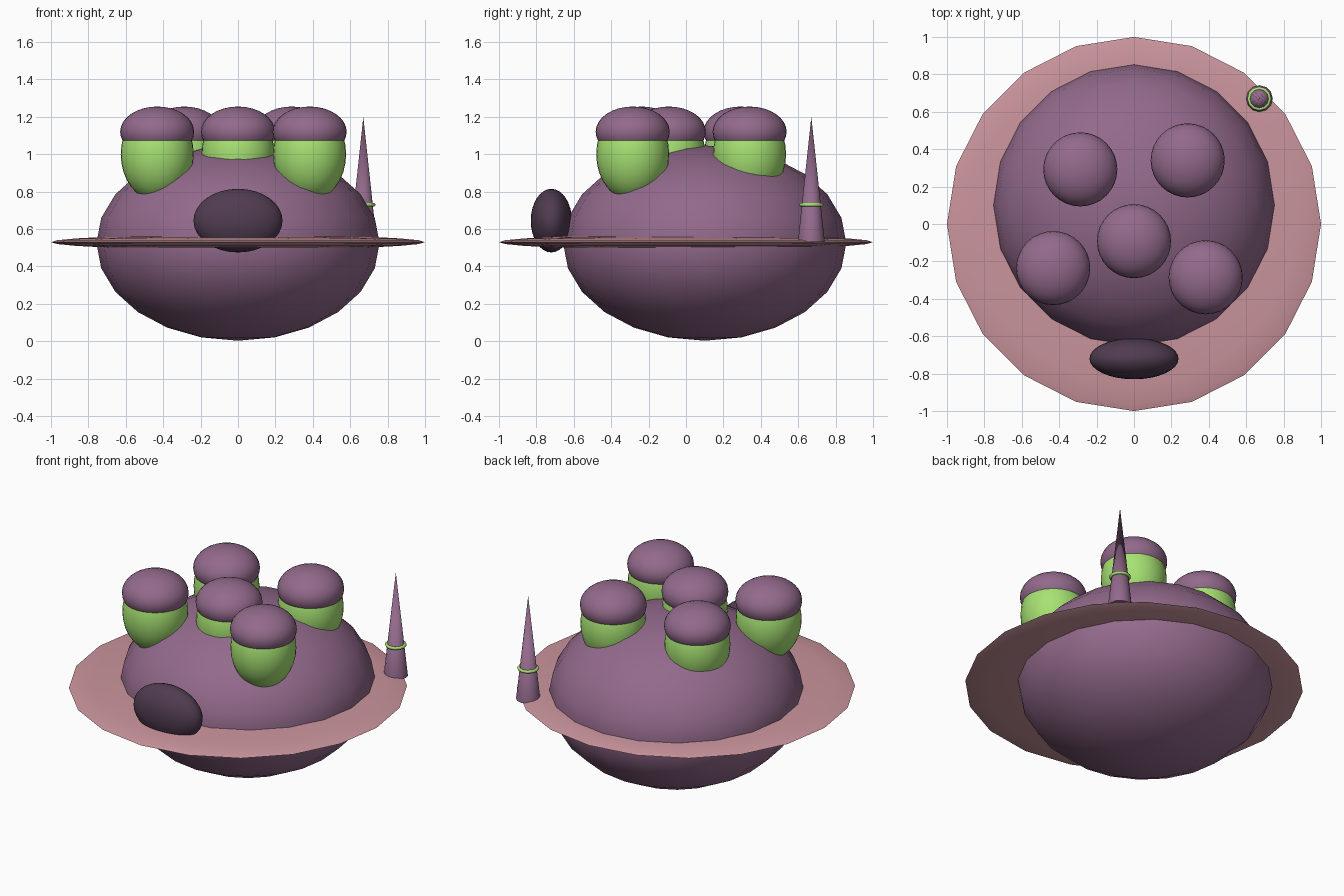
import bpy, math

if "Cube" in bpy.data.objects:
    bpy.data.objects.remove(bpy.data.objects["Cube"])


def material(name, rgb):
    m = bpy.data.materials.new(name)
    lin = [(c / 255 / 12.92) if c < 10 else ((c / 255 + 0.055) / 1.055) ** 2.4 for c in rgb]
    m.diffuse_color = (*lin, 1)
    m.use_nodes = True
    m.node_tree.nodes["Principled BSDF"].inputs["Base Color"].default_value = m.diffuse_color
    return m


PURPLE = material("dusty purple", (147, 106, 140))
PINK = material("dusty pink", (203, 149, 157))
GREEN = material("lime green", (167, 226, 115))
DARK = material("dark plum", (80, 60, 80))


def finish(name, mat, angle=60):
    ob = bpy.context.object
    ob.name = name
    ob.data.materials.append(mat)
    bpy.ops.object.transform_apply(location=False, rotation=False, scale=True)
    bpy.ops.object.shade_smooth_by_angle(angle=math.radians(angle))
    return ob


def ellipsoid(name, loc, size, mat, segs=32, rings=16, angle=60):
    bpy.ops.mesh.primitive_uv_sphere_add(segments=segs, ring_count=rings, radius=1, location=loc)
    bpy.context.object.scale = size
    return finish(name, mat, angle)


# Body and thin lens-shaped brim
ellipsoid("body", (0, 0.1, 0.525), (0.757, 0.757, 0.522), PURPLE, 20, 12)
ellipsoid("brim", (0, 0, 0.53), (1, 1, 0.04), PINK, 20, 12)

# Dark nose on the front
ellipsoid("nose", (0, -0.72, 0.645), (0.238, 0.11, 0.17), DARK)

# Five knobs: green stalk with a purple cap
for i, (x, y) in enumerate([(-0.287, 0.292), (0.287, 0.34), (0, -0.092),
                            (-0.432, -0.236), (0.383, -0.285)], 1):
    ellipsoid(f"knob_stalk_{i}", (x, y, 1.0), (0.195, 0.195, 0.25), GREEN)
    ellipsoid(f"knob_cap_{i}", (x, y, 1.12), (0.198, 0.198, 0.135), PURPLE)

# Spike with a green ring on the rim
bpy.ops.mesh.primitive_cone_add(vertices=12, radius1=0.072, radius2=0, depth=0.67,
                                location=(0.67, 0.67, 0.865))
finish("spike", PURPLE)
bpy.ops.mesh.primitive_torus_add(major_segments=12, minor_segments=8, major_radius=0.055,
                                 minor_radius=0.01, location=(0.67, 0.67, 0.73))
finish("spike_ring", GREEN)
